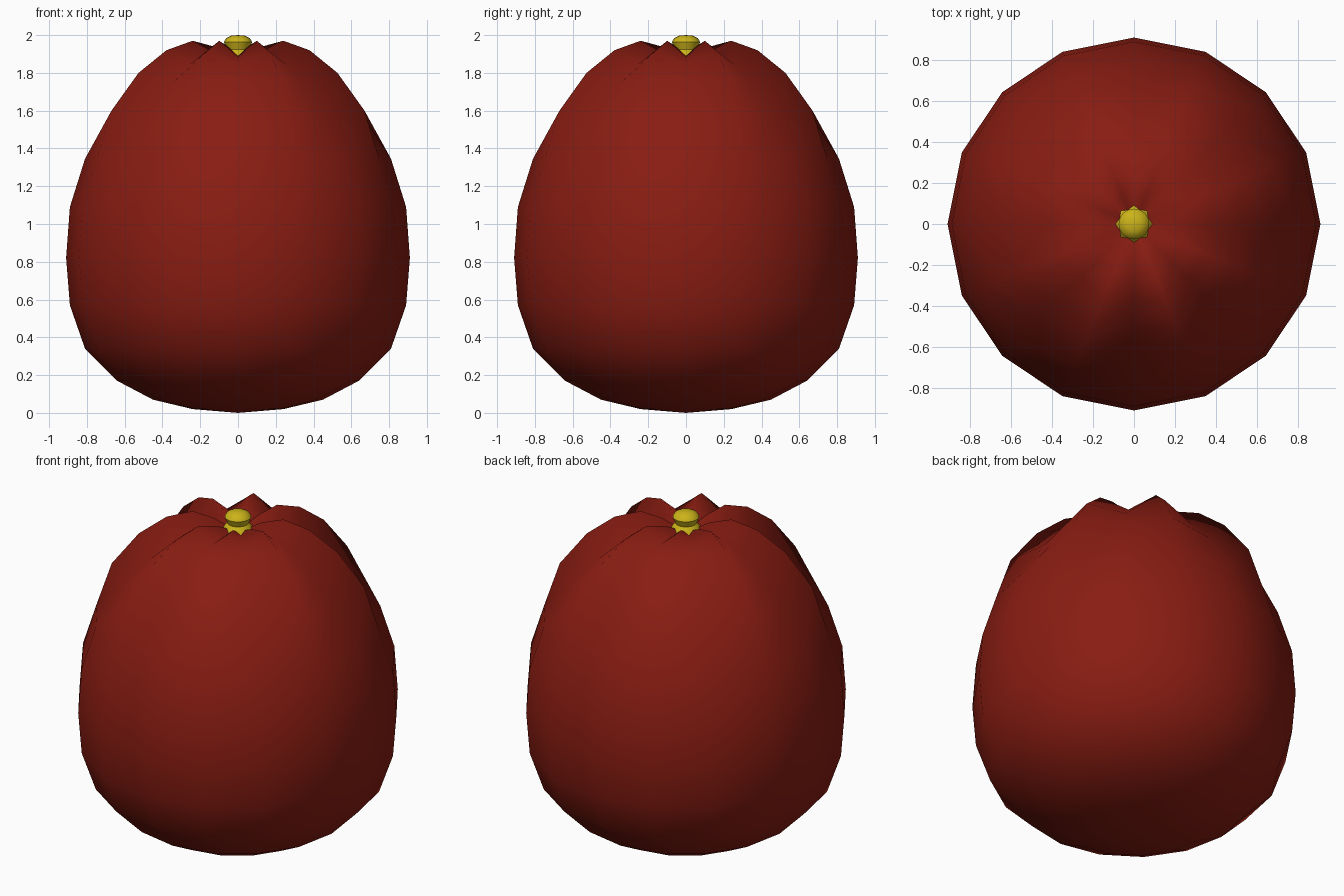
import bpy, bmesh, math

if "Cube" in bpy.data.objects:
    bpy.data.objects.remove(bpy.data.objects["Cube"])

SIDES = 16


def material(name, color):
    m = bpy.data.materials.new(name)
    m.diffuse_color = color
    m.use_nodes = True
    m.node_tree.nodes["Principled BSDF"].inputs["Base Color"].default_value = m.diffuse_color
    return m


def lathe(name, ridge, groove, bottom_z, top_z, mat):
    """Spin two alternating (r, z) profiles into a closed, lobed solid."""
    bm = bmesh.new()
    rings = []
    for a, b in zip(ridge, groove):
        ring = []
        for i in range(SIDES):
            r, z = a if i % 2 else b
            t = 2 * math.pi * i / SIDES
            ring.append(bm.verts.new((r * math.cos(t), r * math.sin(t), z)))
        rings.append(ring)
    low = bm.verts.new((0, 0, bottom_z))
    high = bm.verts.new((0, 0, top_z))
    for i in range(SIDES):
        j = (i + 1) % SIDES
        bm.faces.new((low, rings[0][j], rings[0][i]))
        bm.faces.new((high, rings[-1][i], rings[-1][j]))
        for p, q in zip(rings, rings[1:]):
            bm.faces.new((p[i], p[j], q[j], q[i]))
    bmesh.ops.recalc_face_normals(bm, faces=bm.faces)
    me = bpy.data.meshes.new(name)
    bm.to_mesh(me)
    bm.free()
    ob = bpy.data.objects.new(name, me)
    bpy.context.collection.objects.link(ob)
    me.materials.append(mat)
    for f in me.polygons:
        f.use_smooth = True
    return ob


red = material("red_skin", (0.25, 0.012, 0.006, 1))
yellow = material("yellow_stem", (0.6, 0.45, 0.01, 1))

# Rounded body: plain circles below, eight lobes with grooves at the top
lower = [(0.24, 0.02), (0.45, 0.07), (0.64, 0.17), (0.81, 0.34),
         (0.89, 0.57), (0.91, 0.82), (0.89, 1.09), (0.81, 1.345)]
ridge = [(0.725, 1.60), (0.57, 1.80), (0.41, 1.92), (0.26, 1.97),
         (0.14, 1.94), (0.07, 1.905)]
groove = [(0.655, 1.58), (0.50, 1.74), (0.36, 1.845), (0.24, 1.885),
          (0.13, 1.89), (0.07, 1.885)]
lathe("fruit_body", lower + ridge, lower + groove, 0.0, 1.88, red)

# Stem: flared foot, narrow neck and domed cap
stem = [(0.11, 1.86), (0.085, 1.895), (0.06, 1.925), (0.075, 1.963),
        (0.063, 1.983), (0.035, 1.997)]
ob = lathe("stem", stem, stem, 1.86, 2.0, yellow)
bpy.context.view_layer.objects.active = ob
ob.select_set(True)
bpy.ops.object.shade_smooth_by_angle(angle=math.radians(40))
